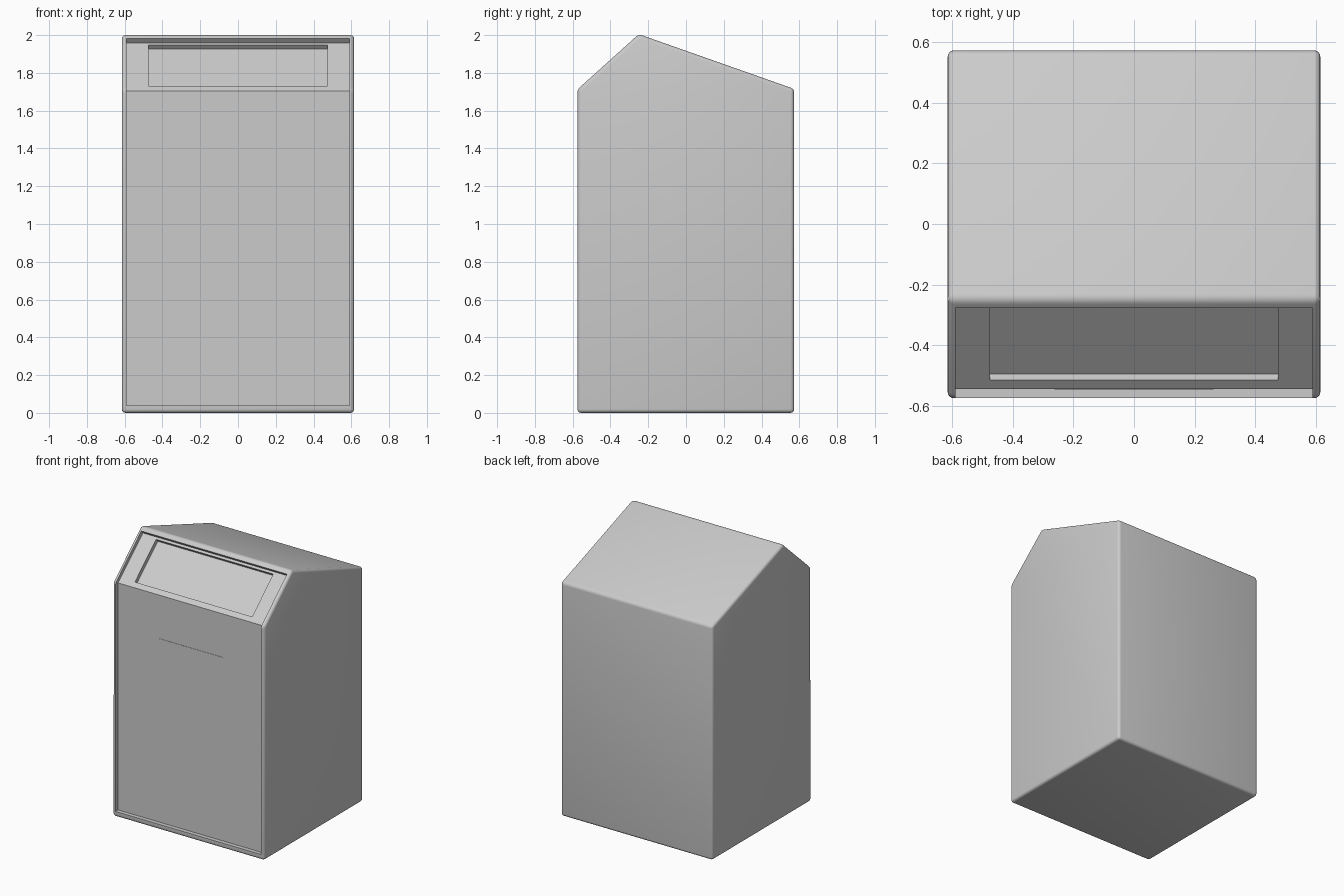
import bpy, bmesh

if "Cube" in bpy.data.objects:
    bpy.data.objects.remove(bpy.data.objects["Cube"])


def extrude_profile(name, points, half_width):
    """Solid from a (y, z) side profile, spanning x = -half_width..half_width."""
    bm = bmesh.new()
    face = bm.faces.new([bm.verts.new((-half_width, y, z)) for y, z in points])
    geom = bmesh.ops.extrude_face_region(bm, geom=[face])["geom"]
    verts = [g for g in geom if isinstance(g, bmesh.types.BMVert)]
    bmesh.ops.translate(bm, verts=verts, vec=(2 * half_width, 0, 0))
    bmesh.ops.recalc_face_normals(bm, faces=bm.faces)
    mesh = bpy.data.meshes.new(name)
    bm.to_mesh(mesh)
    bm.free()
    obj = bpy.data.objects.new(name, mesh)
    bpy.context.collection.objects.link(obj)
    return obj


def cut(obj, cutter):
    mod = obj.modifiers.new("cut", "BOOLEAN")
    mod.operation = "DIFFERENCE"
    mod.solver = "EXACT"
    mod.object = cutter
    cutter.hide_render = True


# Cabinet with a steep front slope and a shallow back roof
body = extrude_profile("cabinet_body", [
    (-0.575, 0), (0.573, 0), (0.573, 1.715), (-0.25, 2.005), (-0.575, 1.712)], 0.615)
bevel = body.modifiers.new("rounded_edges", "BEVEL")
bevel.width = 0.02
bevel.segments = 4
bevel.limit_method = "ANGLE"

# Recess that leaves a thin rim around the front and the slope
recess = extrude_profile("front_recess_cutter", [
    (-0.545, 0.04), (-0.545, 1.703), (-0.257, 1.959),
    (-0.342, 2.053), (-0.65, 1.77), (-0.65, 0.04)], 0.59)
cut(body, recess)

# Shallow window pocket in the slope
pocket = extrude_profile("slope_pocket_cutter", [
    (-0.495, 1.707), (-0.25, 1.926), (-0.31, 1.992), (-0.555, 1.773)], 0.475)
cut(body, pocket)

# Bake the cuts and smooth the rounded edges
bpy.context.view_layer.objects.active = body
body.select_set(True)
recess.select_set(False)
pocket.select_set(False)
bpy.ops.object.convert(target="MESH")
for helper in (recess, pocket):
    bpy.data.objects.remove(helper)
bpy.ops.object.shade_smooth_by_angle(angle=0.52)

# Thin plate on the front panel
extrude_profile("front_plate", [
    (-0.547, 0.51), (-0.54, 0.51), (-0.54, 1.385), (-0.547, 1.385)], 0.262)
